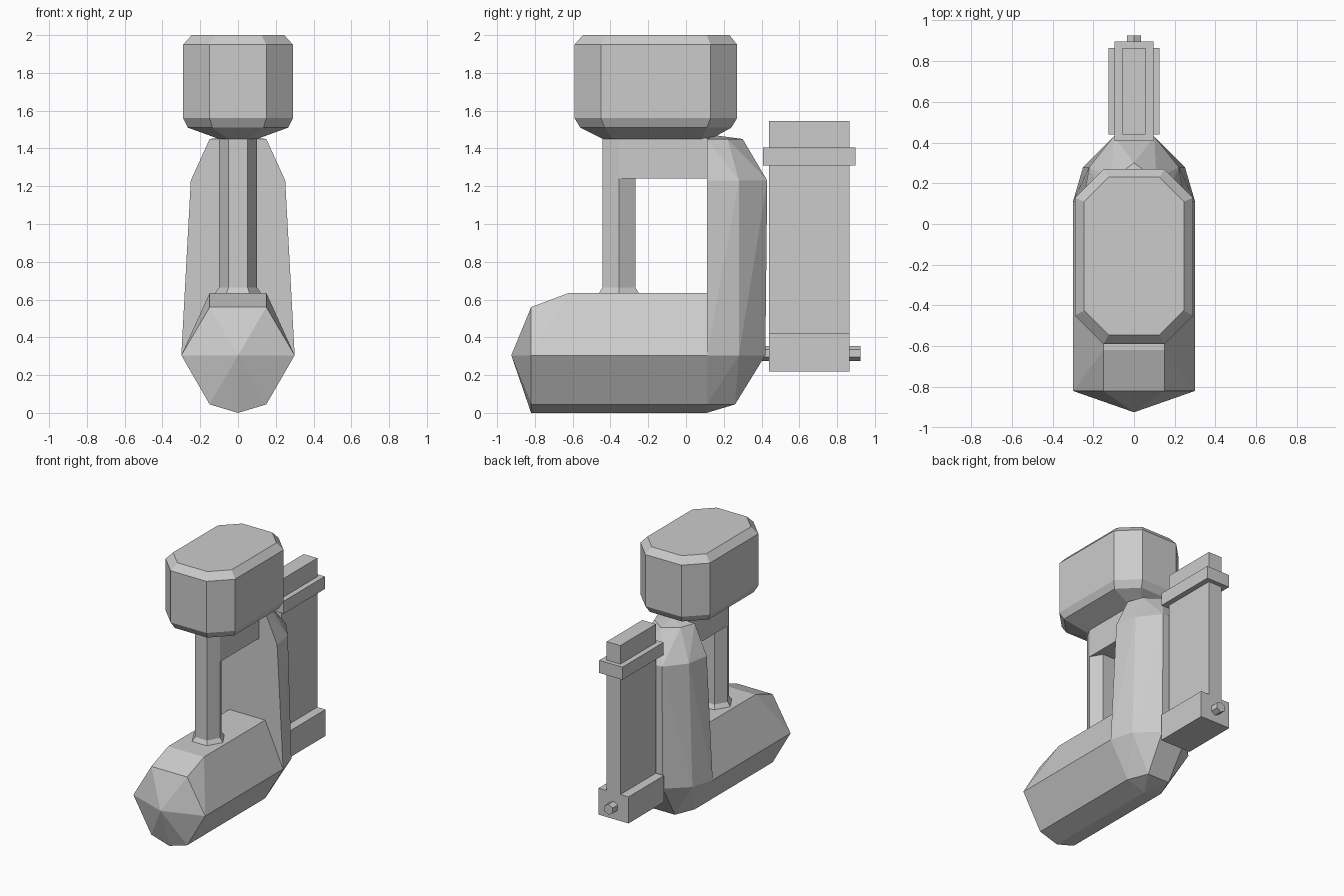
import bpy, bmesh, math
from mathutils import Matrix

cube = bpy.data.objects.get("Cube")
if cube:
    bpy.data.objects.remove(cube, do_unlink=True)

grey = bpy.data.materials.new("plain_grey")
grey.use_nodes = True
COLOUR = (0.6, 0.6, 0.6, 1)
grey.diffuse_color = COLOUR
grey.node_tree.nodes["Principled BSDF"].inputs["Base Color"].default_value = COLOUR


def finish(name, bm):
    bmesh.ops.recalc_face_normals(bm, faces=bm.faces[:])
    mesh = bpy.data.meshes.new(name)
    bm.to_mesh(mesh)
    bm.free()
    mesh.materials.append(grey)
    obj = bpy.data.objects.new(name, mesh)
    bpy.context.collection.objects.link(obj)
    return obj


def hull(name, points):
    """Faceted solid around the points, mirrored across x."""
    bm = bmesh.new()
    for x, y, z in points:
        for s in ((1, -1) if x else (1,)):
            bm.verts.new((s * x, y, z))
    res = bmesh.ops.convex_hull(bm, input=bm.verts[:])
    loose = [v for v in bm.verts if not v.link_faces]
    bmesh.ops.delete(bm, geom=loose, context='VERTS')
    bmesh.ops.dissolve_limit(bm, angle_limit=0.02, verts=bm.verts[:], edges=bm.edges[:])
    return finish(name, bm)


def box(name, half_x, y0, y1, z0, z1):
    return hull(name, [(half_x, y, z) for y in (y0, y1) for z in (z0, z1)])


def hex_prism(name, r0, r1, length, matrix):
    bm = bmesh.new()
    bmesh.ops.create_cone(bm, cap_ends=True, segments=6, radius1=r0, radius2=r1,
                          depth=length, matrix=matrix)
    return finish(name, bm)


def octagon(half_x, y0, y1, cut, z):
    return [(half_x, y0 + cut, z), (half_x - cut, y0, z),
            (half_x, y1 - cut, z), (half_x - cut, y1, z)]


# Chamfered head block tapering to a narrow neck
hull("head", octagon(0.10, -0.44, 0.13, 0.05, 1.45)
     + octagon(0.265, -0.56, 0.24, 0.13, 1.51)
     + octagon(0.29, -0.59, 0.27, 0.14, 1.56)
     + octagon(0.29, -0.59, 0.27, 0.14, 1.95)
     + octagon(0.245, -0.545, 0.23, 0.12, 2.0))

# Long faceted base with a pointed nose
section = [(0.3, 0.305), (0.15, 0.045), (0, 0)]
hull("base_body", [(x, y, z) for y in (-0.82, 0.11) for x, z in section]
     + [(0.15, -0.82, 0.56), (0.15, -0.62, 0.635), (0.15, 0.11, 0.635),
        (0, -0.925, 0.305)])

# Faceted rear column, given as half outlines by height
rings = {
    0.0: [(0, 0.11)],
    0.045: [(0.15, 0.11), (0.09, 0.26)],
    0.305: [(0.3, 0.11), (0.25, 0.28), (0.1, 0.42)],
    1.23: [(0.25, 0.11), (0.22, 0.28), (0.1, 0.43)],
    1.45: [(0.15, 0.11), (0.11, 0.22), (0, 0.30)],
    1.47: [(0, 0.15)],
}
hull("rear_column", [(x, y, z) for z, ring in rings.items() for x, y in ring])

# Front post, its flared foot and the upper link
turn = Matrix.Rotation(math.pi / 6, 4, 'Z')
hex_prism("front_post", 0.1, 0.1, 0.85,
          Matrix.Translation((0, -0.355, 1.045)) @ turn)
hex_prism("post_foot", 0.125, 0.1, 0.035,
          Matrix.Translation((0, -0.355, 0.6475)) @ turn)
box("upper_link", 0.1, -0.355, 0.13, 1.24, 1.455)

# Rear cartridge: slab, collar, bottom block and cross pin
box("cartridge_slab", 0.057, 0.44, 0.865, 0.3, 1.545)
box("cartridge_collar", 0.097, 0.407, 0.897, 1.31, 1.405)
box("cartridge_block", 0.125, 0.44, 0.865, 0.22, 0.42)
hex_prism("cartridge_pin", 0.04, 0.04, 0.525,
          Matrix.Translation((0, 0.6625, 0.315))
          @ Matrix.Rotation(math.pi / 2, 4, 'X'))

for obj in bpy.context.collection.objects:
    if obj.type == 'MESH' and obj.name == "cartridge_pin":
        obj.data.shade_flat()
